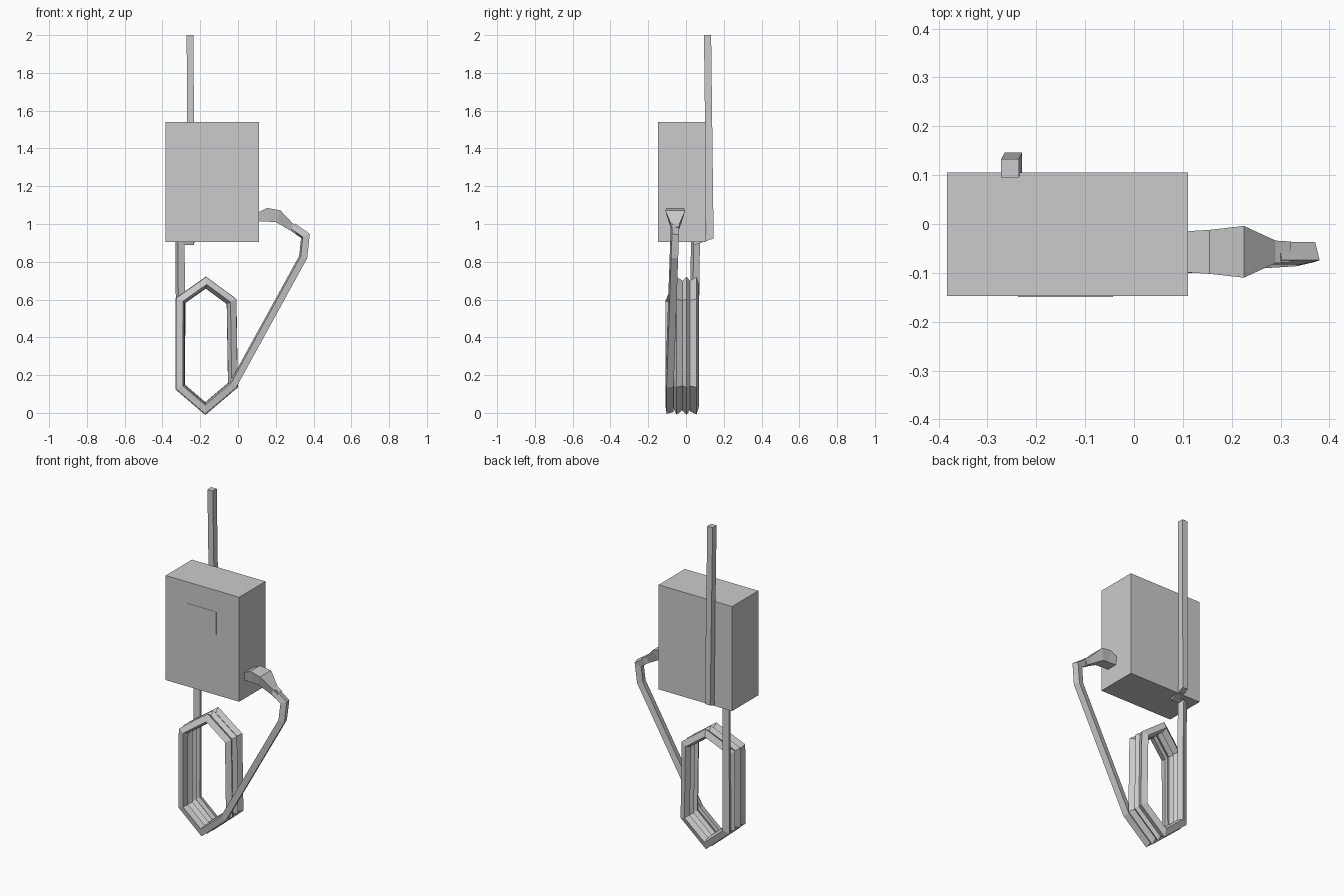
import bpy, bmesh
from mathutils import Vector

if "Cube" in bpy.data.objects:
    bpy.data.objects.remove(bpy.data.objects["Cube"])


def finish(name, bm):
    bmesh.ops.recalc_face_normals(bm, faces=bm.faces)
    mesh = bpy.data.meshes.new(name)
    bm.to_mesh(mesh)
    bm.free()
    obj = bpy.data.objects.new(name, mesh)
    bpy.context.collection.objects.link(obj)
    return obj


def skin(name, rings):
    """Join equal rings of points into a capped tube."""
    bm = bmesh.new()
    loops = [[bm.verts.new(p) for p in ring] for ring in rings]
    n = len(loops[0])
    for a, b in zip(loops, loops[1:]):
        for i in range(n):
            j = (i + 1) % n
            bm.faces.new((a[i], a[j], b[j], b[i]))
    bm.faces.new(loops[0][::-1])
    bm.faces.new(loops[-1])
    return finish(name, bm)


def sweep(name, points, half_x, half_y):
    """Sweep a rectangle along a path that starts vertically, with mitred bends."""
    pts = [Vector(p) for p in points]
    dirs = [(b - a).normalized() for a, b in zip(pts, pts[1:])]
    ring = [pts[0] + Vector((sx * half_x, sy * half_y, 0))
            for sx, sy in ((-1, -1), (1, -1), (1, 1), (-1, 1))]
    rings = [ring]
    for i in range(1, len(pts)):
        d = dirs[i - 1]
        normal = d + dirs[i] if i < len(dirs) else d
        ring = [v + d * ((pts[i] - v).dot(normal) / d.dot(normal)) for v in ring]
        rings.append(ring)
    return skin(name, rings)


def box(name, lo, hi):
    rings = [[(lo[0], lo[1], z), (hi[0], lo[1], z), (hi[0], hi[1], z), (lo[0], hi[1], z)]
             for z in (lo[2], hi[2])]
    return skin(name, rings)


# Cabinet and thin front panel
box("cabinet", (-0.383, -0.147, 0.905), (0.111, 0.105, 1.54))
box("front_panel", (-0.238, -0.149, 1.27), (-0.043, -0.146, 1.41))

# One continuous cable: riser behind the cabinet, drop, coil, lead to the plug
path = [(-0.254, 0.114, 2.0), (-0.247, 0.127, 0.937),
        (-0.25, 0.052, 0.912), (-0.307, 0.05, 0.912)]
left_top, left_low = (-0.305, 0.595), (-0.306, 0.137)
bottom, right_low = (-0.173, 0.023), (-0.027, 0.147)
right_top, top = (-0.034, 0.59), (-0.17, 0.69)
for turn in range(4):
    y = 0.046 - 0.0445 * turn
    loop = [left_top, left_low, bottom, right_low]
    if turn < 3:
        loop += [right_top, top]
    path += [(x, y, z) for x, z in loop]
path += [(0.345, -0.064, 0.825), (0.357, -0.06, 0.937), (0.29, -0.06, 0.984)]
sweep("cable", path, 0.018, 0.019)

# Plug handle: x and z of top and bottom, half widths of top and bottom
sections = [
    (0.105, 1.060, 0.105, 1.015, 0.042, 0.034),
    (0.155, 1.085, 0.165, 1.012, 0.045, 0.034),
    (0.225, 1.072, 0.200, 1.010, 0.053, 0.034),
    (0.290, 1.003, 0.275, 0.967, 0.023, 0.019),
    (0.322, 0.985, 0.305, 0.948, 0.021, 0.019),
]
yc = -0.057
skin("plug_handle", [[(xt, yc - wt, zt), (xt, yc + wt, zt),
                      (xb, yc + wb, zb), (xb, yc - wb, zb)]
                     for xt, zt, xb, zb, wt, wb in sections])
